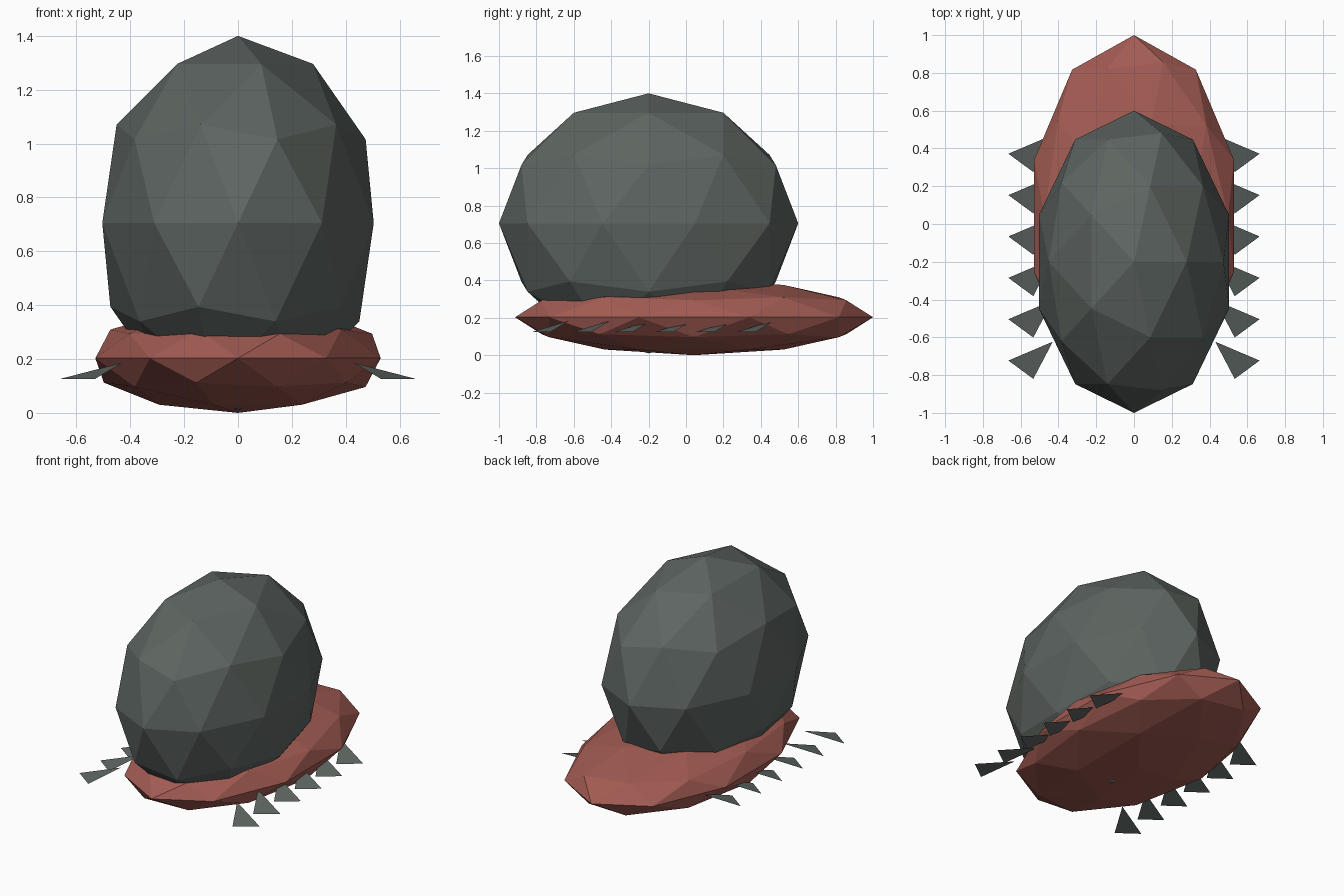
import bpy, bmesh

if "Cube" in bpy.data.objects:
    bpy.data.objects.remove(bpy.data.objects["Cube"])

def material(name, color):
    m = bpy.data.materials.new(name)
    m.diffuse_color = (*color, 1)
    m.use_nodes = True
    m.node_tree.nodes["Principled BSDF"].inputs["Base Color"].default_value = m.diffuse_color
    return m

dark = material("dark_grey", (0.11, 0.13, 0.12))
red = material("dull_red", (0.36, 0.105, 0.085))

def add_object(name, bm, mat):
    me = bpy.data.meshes.new(name)
    bm.to_mesh(me)
    bm.free()
    me.materials.append(mat)
    ob = bpy.data.objects.new(name, me)
    bpy.context.collection.objects.link(ob)
    return ob

def faceted_ellipsoid(name, center, radii, mat):
    bm = bmesh.new()
    bmesh.ops.create_icosphere(bm, subdivisions=2, radius=1)
    bmesh.ops.scale(bm, vec=radii, verts=bm.verts)
    bmesh.ops.translate(bm, vec=center, verts=bm.verts)
    return add_object(name, bm, mat)

# Rounded shell and flat foot-like body
faceted_ellipsoid("shell", (0, -0.2, 0.705), (0.53, 0.8, 0.695), dark)
faceted_ellipsoid("body", (0, 0.043, 0.203), (0.557, 0.957, 0.203), red)

# Six flat triangular legs per side
bm = bmesh.new()
for side in (1, -1):
    for i in range(6):
        y = 0.372 - 0.219 * i
        corners = [(0.665, y, 0.125), (0.43, y + 0.1, 0.186), (0.533, y - 0.097, 0.125)]
        verts = [bm.verts.new((side * x, cy, z)) for x, cy, z in corners]
        bm.faces.new(verts if side > 0 else verts[::-1])
add_object("legs", bm, dark)
